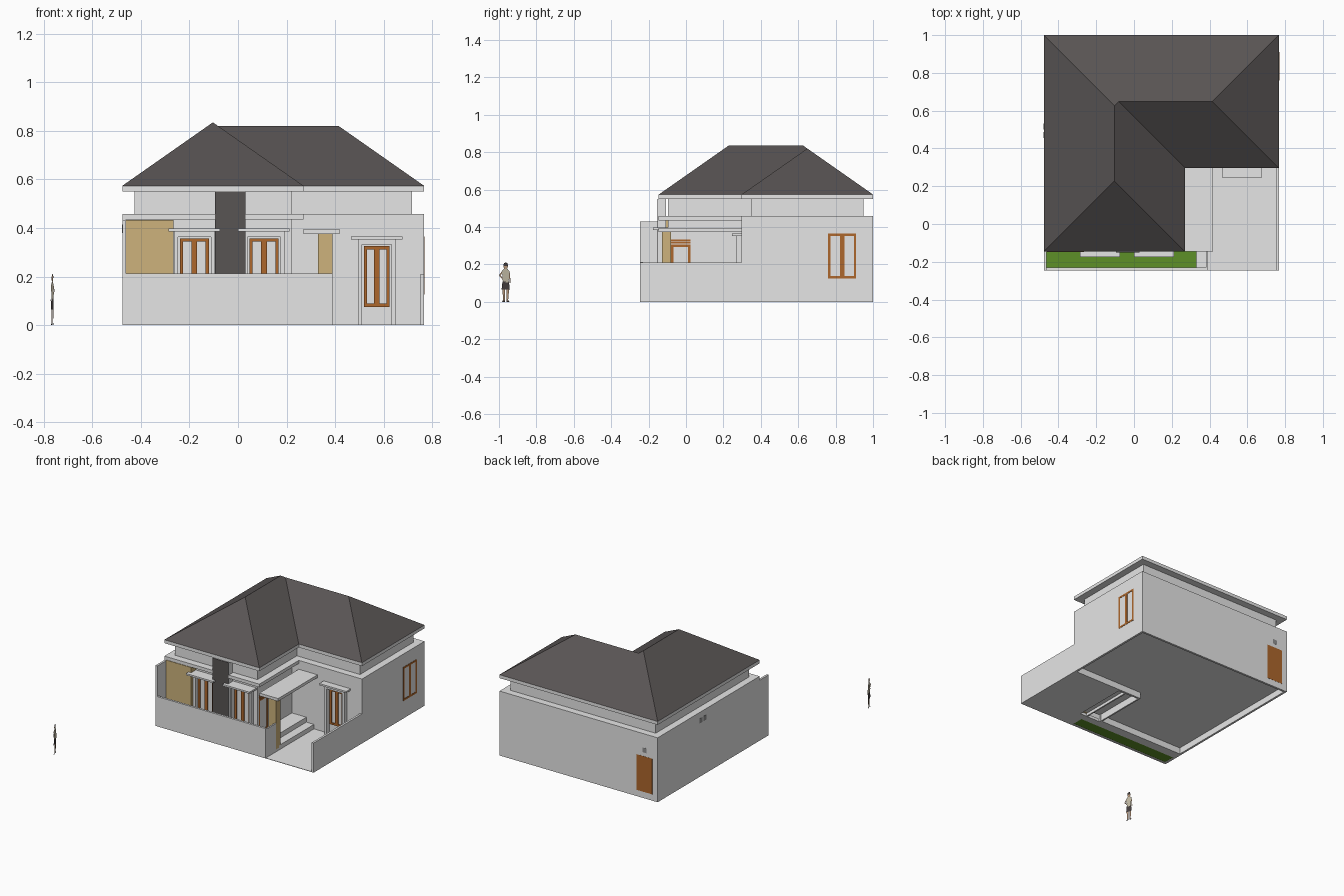
import bpy, bmesh, math

if "Cube" in bpy.data.objects:
    bpy.data.objects.remove(bpy.data.objects["Cube"])


def mat(name, rgb):
    m = bpy.data.materials.new(name)
    m.diffuse_color = (*rgb, 1)
    m.use_nodes = True
    m.node_tree.nodes["Principled BSDF"].inputs["Base Color"].default_value = m.diffuse_color
    return m


WALL = mat("pale_grey_plaster", (0.79, 0.79, 0.79))
ROOF = mat("dark_grey_tile", (0.099, 0.089, 0.088))
WOOD = mat("brown_wood", (0.42, 0.135, 0.025))
TAN = mat("tan_stone", (0.61, 0.45, 0.20))
GRASS = mat("grass_green", (0.11, 0.28, 0.02))
VENT = mat("vent_grey", (0.28, 0.28, 0.28))
SKIN = mat("skin", (0.50, 0.32, 0.20))
SHIRT = mat("beige_shirt", (0.55, 0.50, 0.38))
DARK = mat("dark_cloth", (0.06, 0.05, 0.05))


def mesh(name, verts, faces, m):
    me = bpy.data.meshes.new(name)
    me.from_pydata(verts, [], faces)
    me.materials.append(m)
    bm = bmesh.new()
    bm.from_mesh(me)
    bmesh.ops.recalc_face_normals(bm, faces=bm.faces)
    bm.to_mesh(me)
    bm.free()
    ob = bpy.data.objects.new(name, me)
    bpy.context.collection.objects.link(ob)
    return ob


def prism(name, outline, z0, z1, m, bottom=True, top=True):
    n = len(outline)
    v = [(x, y, z) for z in (z0, z1) for x, y in outline]
    f = [(i, (i + 1) % n, n + (i + 1) % n, n + i) for i in range(n)]
    if bottom:
        f.append(list(range(n))[::-1])
    if top:
        f.append(list(range(n, 2 * n)))
    return mesh(name, v, f, m)


def box(name, x0, x1, y0, y1, z0, z1, m=WALL):
    return prism(name, [(x0, y0), (x1, y0), (x1, y1), (x0, y1)], z0, z1, m)


# L-shaped plan shared by roof, fascia, upper wall and ledge
XL, XM, XR, YF, YM, YB = -0.477, 0.27, 0.767, -0.146, 0.297, 1.0
FENCE = -0.246


def plan(d=0.0):
    return [(XL + d, YF + d), (XM - d, YF + d), (XM - d, YM + d),
            (XR - d, YM + d), (XR - d, YB - d), (XL + d, YB - d)]


prism("ledge", plan(), 0.435, 0.458, WALL)
prism("upper_wall", plan(0.05), 0.458, 0.55, WALL, False, False)
prism("fascia", plan(), 0.55, 0.574, WALL, True, False)

# Hipped roof over the L plan
Z, S = 0.574, 0.70
hl, hr = (XM - XL) / 2, (YB - YM) / 2
roof = [(x, y, Z) for x, y in plan()]
roof += [(XL + hl, YF + hl, Z + S * hl), (XL + hl, YB - hl, Z + S * hl),
         (XM - hr, YM + hr, Z + S * hr), (XR - hr, YM + hr, Z + S * hr)]
mesh("hip_roof", roof, [(0, 6, 7, 5), (0, 1, 6), (1, 2, 8, 7, 6), (2, 3, 9, 8),
                        (3, 4, 9), (4, 5, 7, 8, 9)], ROOF)

# Outer walls
T = 0.015
WF = YF + 0.05
box("left_wall", XL, XL + T, YF, YB, 0, 0.435)
box("left_wall_front", XL, XL + T, FENCE, YF, 0, 0.43)
box("back_wall", XL + T, XR - T, YB - T, YB, 0, 0.435)
box("right_wall", XR - T, XR, YM, YB, 0, 0.435)
box("wing_front_wall", XL + T, 0.22, WF, WF + T, 0, 0.435)
box("wing_side_wall", 0.205, 0.216, WF + T, YM, 0, 0.435)
box("right_front_wall", 0.205, XR - T, YM, YM + T, 0, 0.435)

# Raised house floors, driveway and garden
box("wing_floor", XL + T, 0.205, WF + T, YM + T, 0.045, 0.06)
box("back_floor", XL + T, XR - T, YM + T, YB - T, 0.045, 0.06)
box("driveway", 0.39, XR - T, FENCE, YM, 0, 0.003)
box("front_path", 0.33, 0.39, FENCE + T, YF, 0, 0.01)
box("wall_footing", XL + T, 0.39, YF, WF, 0, 0.02)
box("grass_strip", XL + T, 0.33, FENCE + T, YF, 0.004, 0.02, GRASS)

# Garden walls
box("front_fence", XL + T, 0.39, FENCE, FENCE + T, 0, 0.212)
box("fence_return", 0.38, 0.39, FENCE + T, -0.128, 0, 0.205)
box("right_fence", XR - T, XR, FENCE, YM, 0, 0.21)

# Facade features and entrance
box("tan_panel", XL + T, -0.265, YF - 0.002, WF, 0.02, 0.434, TAN)
box("column_core", -0.094, 0.029, YF - 0.003, WF - 0.01, 0.02, 0.5495)
box("column_dark_face", -0.095, 0.03, YF - 0.006, YF - 0.003, 0.02, 0.5495, ROOF)
box("porch_canopy", XM, 0.418, YF, YM, 0.375, 0.395)
box("porch_column", 0.33, 0.39, -0.128, -0.08, 0.02, 0.375, TAN)
box("porch_terrace", 0.216, 0.33, WF, YM, 0.05, 0.07)
box("terrace_riser", 0.32, 0.33, WF, YM, 0, 0.05)
box("porch_step", 0.33, 0.39, WF, YM, 0.02, 0.035)
box("step_riser", 0.38, 0.39, WF, YM, 0, 0.02)


def frame(name, axis, at, a0, a1, z0, z1, bars, out):
    """Wood frame on a wall plane: axis 'y' faces along y, 'x' along x."""
    b = 0.013
    rects = [(a0, a1, z0, z0 + b), (a0, a1, z1 - b, z1),
             (a0, a0 + b, z0 + b, z1 - b), (a1 - b, a1, z0 + b, z1 - b)]
    for c, w in bars:
        rects.append((c - w / 2, c + w / 2, z0 + b, z1 - b))
    lo, hi = sorted((at, at + out))
    for i, (p, q, r, s) in enumerate(rects):
        if axis == 'y':
            box(f"{name}_{i}", p, q, lo, hi, r, s, WOOD)
        else:
            box(f"{name}_{i}", lo, hi, p, q, r, s, WOOD)


def front_window(name, cx, y, z0, z1, w):
    """Window facing the front, with plaster surround and canopy."""
    h = w / 2
    for s in (-1, 1):
        a, b = sorted((cx + s * (h + 0.008), cx + s * (h + 0.024)))
        box(name + "_jamb", a, b, y - 0.03, y, 0.003, z1 + 0.028)
    box(name + "_lintel", cx - h - 0.008, cx + h + 0.008, y - 0.03, y, z1 + 0.006, z1 + 0.028)
    box(name + "_canopy", cx - 0.106, cx + 0.106, y - 0.08 if y < 0 else y - 0.05, y,
        z1 + 0.028, z1 + 0.04)
    frame(name + "_frame", 'y', y, cx - h, cx + h, z0, z1, [(cx, 0.024)], -0.008)


front_window("left_window", -0.18, WF, 0.11, 0.357, 0.12)
front_window("middle_window", 0.107, WF, 0.11, 0.357, 0.12)
front_window("right_window", 0.572, YM, 0.075, 0.325, 0.106)
frame("side_window", 'x', XR, 0.76, 0.91, 0.125, 0.365, [(0.835, 0.024)], 0.002)

# Main door frame with slatted transom on the side of the front wing
frame("main_door_frame", 'x', 0.216, -0.08, 0.025, 0.07, 0.307, [], 0.004)
for z in (0.311, 0.324):
    box("door_transom_slat", 0.216, 0.22, -0.08, 0.025, z, z + 0.009, WOOD)

# Back door and vents
box("back_door", -0.435, -0.31, YB - 0.001, YB + 0.001, 0.045, 0.298, WOOD)
box("back_vent", -0.39, -0.358, YB - 0.001, YB + 0.001, 0.325, 0.358, VENT)
for y in (0.455, 0.50):
    box("side_vent", XL - 0.001, XL + 0.001, y, y + 0.032, 0.38, 0.415, VENT)


# Flat cut-out of a standing person
def cutout(name, pts, m, layer=0.0):
    mesh(name, [(-0.765 - 0.25 * (y + 0.965) + layer, y, z) for y, z in pts],
         [list(range(len(pts)))], m)


C = -0.964
cutout("person_head", [(C + 0.012 * math.cos(t * math.pi / 5),
                        0.191 + 0.016 * math.sin(t * math.pi / 5)) for t in range(10)], SKIN)
cutout("person_hair", [(C - 0.013, 0.193), (C + 0.013, 0.193), (C + 0.009, 0.208),
                       (C, 0.211), (C - 0.009, 0.208)], DARK, 0.001)
cutout("person_shirt", [(C - 0.015, 0.105), (C + 0.015, 0.105), (C + 0.02, 0.165),
                        (C + 0.008, 0.178), (C - 0.008, 0.178), (C - 0.02, 0.165)], SHIRT)
cutout("person_bent_arm", [(C - 0.018, 0.168), (C - 0.036, 0.142), (C - 0.016, 0.118),
                           (C - 0.016, 0.126), (C - 0.027, 0.142), (C - 0.016, 0.155)], SKIN)
cutout("person_straight_arm", [(C + 0.017, 0.168), (C + 0.021, 0.165), (C + 0.027, 0.10),
                               (C + 0.02, 0.10)], SKIN)
cutout("person_shorts", [(C - 0.022, 0.065), (C + 0.022, 0.065), (C + 0.017, 0.11),
                         (C - 0.017, 0.11)], DARK)
for s in (-1, 1):
    cutout("person_leg", [(C + s * 0.005, 0.008), (C + s * 0.013, 0.008),
                          (C + s * 0.018, 0.065), (C + s * 0.004, 0.065)], SKIN)
    cutout("person_shoe", [(C + s * 0.003, 0), (C + s * 0.021, 0),
                           (C + s * 0.014, 0.009), (C + s * 0.004, 0.009)], DARK)
